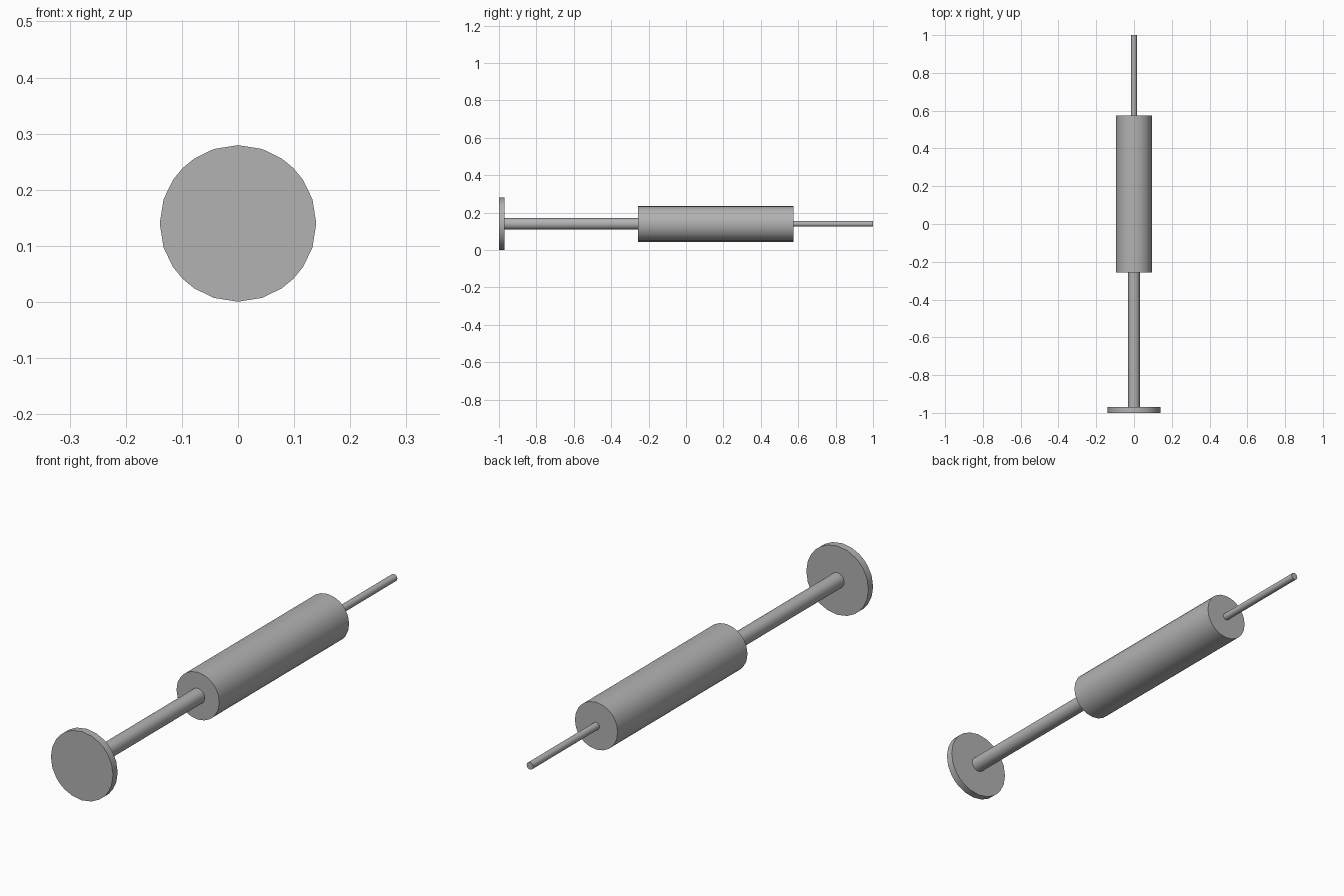
import bpy, bmesh
from math import radians, sin, cos

cube = bpy.data.objects.get("Cube")
if cube:
    bpy.data.objects.remove(cube, do_unlink=True)

GREY = (0.448, 0.448, 0.448, 1)
mat = bpy.data.materials.new("grey metal")
mat.use_nodes = True
mat.diffuse_color = GREY
mat.node_tree.nodes["Principled BSDF"].inputs["Base Color"].default_value = GREY

AXIS_Z = 0.14
QUARTER = (0, 18, 34, 45, 56, 72)  # facet angles within a quarter turn
ANGLES = [radians(a + 90 * q) for q in range(4) for a in QUARTER]


def rod(name, radius, y0, y1):
    """Capped cylinder along y, smooth sides and sharp rims."""
    bm = bmesh.new()
    ring = [bm.verts.new((radius * cos(a), y0, AXIS_Z + radius * sin(a))) for a in ANGLES]
    cap = bm.faces.new(ring)
    solid = bmesh.ops.extrude_face_region(bm, geom=[cap], use_keep_orig=True)
    verts = [v for v in solid["geom"] if isinstance(v, bmesh.types.BMVert)]
    bmesh.ops.translate(bm, verts=verts, vec=(0, y1 - y0, 0))
    bmesh.ops.recalc_face_normals(bm, faces=bm.faces)
    mesh = bpy.data.meshes.new(name)
    bm.to_mesh(mesh)
    bm.free()
    mesh.materials.append(mat)
    obj = bpy.data.objects.new(name, mesh)
    bpy.context.collection.objects.link(obj)
    bpy.ops.object.select_all(action="DESELECT")
    obj.select_set(True)
    bpy.context.view_layer.objects.active = obj
    bpy.ops.object.shade_smooth_by_angle(angle=radians(30))


# Push disc, plunger, barrel and thin needle on one axis
rod("push_disc", 0.1395, -1.0, -0.97)
rod("plunger_rod", 0.031, -0.97, -0.257)
rod("barrel", 0.096, -0.257, 0.575)
rod("needle", 0.0147, 0.575, 1.0)
